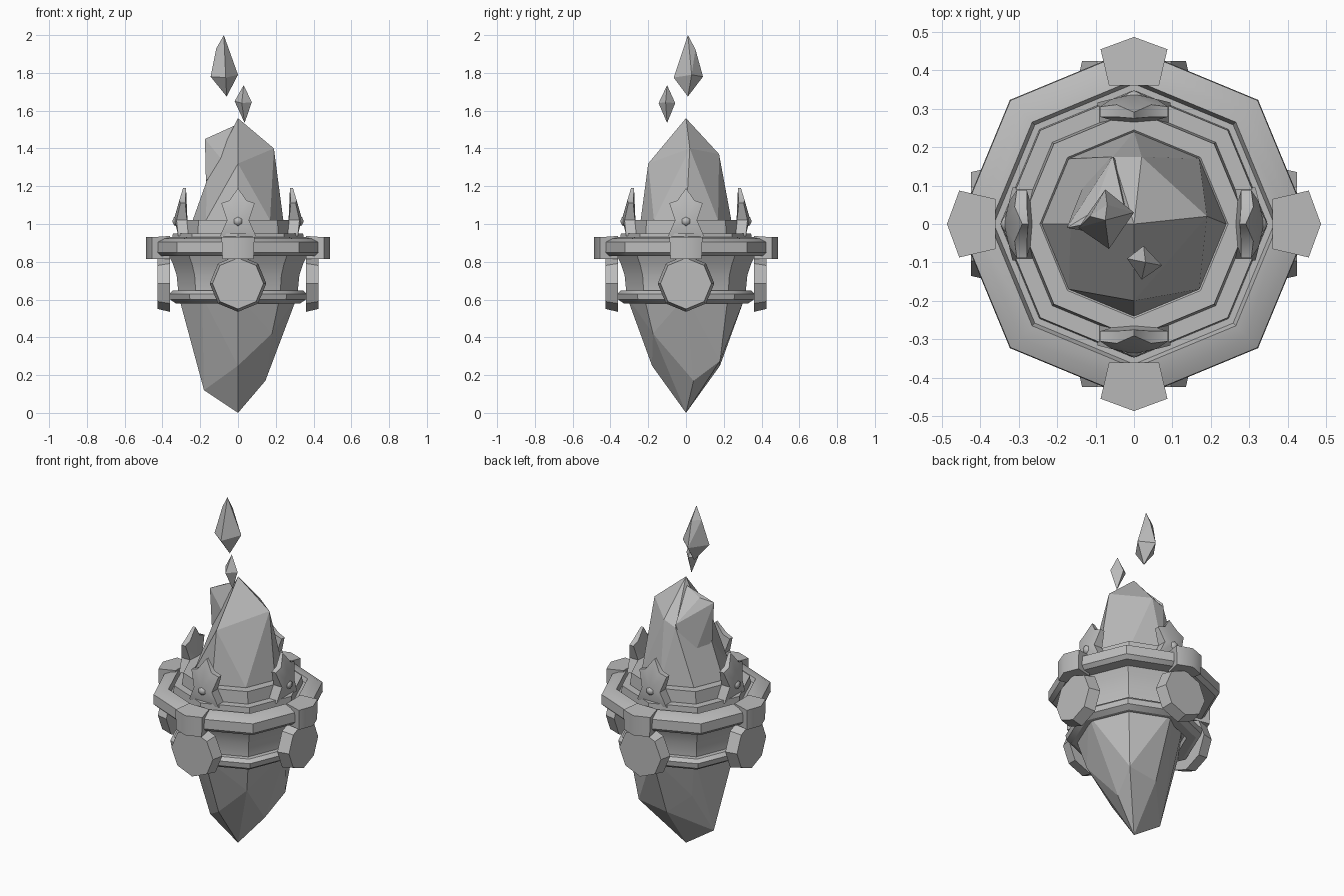
import bpy, bmesh, math
from mathutils import Matrix

if "Cube" in bpy.data.objects:
    bpy.data.objects.remove(bpy.data.objects["Cube"])

stone = bpy.data.materials.new("grey_stone")
stone.diffuse_color = (0.5, 0.5, 0.5, 1)
stone.use_nodes = True
stone.node_tree.nodes["Principled BSDF"].inputs["Base Color"].default_value = stone.diffuse_color


def finish(name, bm, smooth=None):
    bmesh.ops.recalc_face_normals(bm, faces=bm.faces)
    me = bpy.data.meshes.new(name)
    bm.to_mesh(me)
    bm.free()
    ob = bpy.data.objects.new(name, me)
    bpy.context.collection.objects.link(ob)
    me.materials.append(stone)
    if smooth:
        bpy.ops.object.select_all(action='DESELECT')
        bpy.context.view_layer.objects.active = ob
        ob.select_set(True)
        bpy.ops.object.shade_smooth_by_angle(angle=math.radians(smooth))
    return ob


def ring(r, z, n=8):
    return [(r * math.cos(2 * math.pi * i / n), r * math.sin(2 * math.pi * i / n), z)
            for i in range(n)]


def hull(name, pts):
    bm = bmesh.new()
    for p in pts:
        bm.verts.new(p)
    bmesh.ops.convex_hull(bm, input=bm.verts)
    loose = [v for v in bm.verts if not v.link_faces]
    bmesh.ops.delete(bm, geom=loose, context='VERTS')
    return finish(name, bm)


def lathe(name, profile, smooth=35):
    """Closed profile of (radius, z) swept round eight sides."""
    bm = bmesh.new()
    loops = [[bm.verts.new(p) for p in ring(r, z)] for r, z in profile]
    for a, b in zip(loops, loops[1:] + loops[:1]):
        for i in range(8):
            j = (i + 1) % 8
            bm.faces.new((a[i], a[j], b[j], b[i]))
    return finish(name, bm, smooth)


def loft(bm, loops):
    vs = [[bm.verts.new(p) for p in l] for l in loops]
    n = len(vs[0])
    for a, b in zip(vs, vs[1:]):
        for i in range(n):
            bm.faces.new((a[i], a[(i + 1) % n], b[(i + 1) % n], b[i]))
    return vs


def four_times(name, build, smooth=None):
    """Build a part on the front (-y) and repeat it on each side."""
    for k, side in enumerate(("front", "right", "back", "left")):
        bm = bmesh.new()
        build(bm)
        bm.transform(Matrix.Rotation(k * math.pi / 2, 4, 'Z'))
        finish(f"{name}_{side}", bm, smooth)


# Faceted crystal: upper spire, side splinter and lower half
hull("upper_crystal", ring(0.247, 0.88) + ring(0.24, 1.02) + [
    (0, 0, 1.56), (0.19, 0.02, 1.40), (0, -0.20, 1.32), (0.02, 0.175, 1.37),
    (-0.165, 0, 1.23), (-0.055, 0.175, 1.34)])
hull("side_splinter", [
    (-0.175, -0.01, 1.45), (-0.11, 0.03, 1.475), (-0.055, 0.175, 1.36), (-0.02, 0.02, 1.52),
    (-0.17, 0, 1.23), (-0.06, -0.03, 1.31), (0, 0.12, 1.25), (-0.12, 0.13, 1.12)])
belt = ring(0.315, 0.62)
belt[3] = (-0.18, 0.18, 0.62)
belt[5] = (-0.19, -0.19, 0.62)
hull("lower_crystal", belt + [
    (0, 0, 0), (-0.18, 0, 0.12), (0.18, 0.18, 0.275), (0.18, -0.175, 0.42),
    (-0.235, 0, 0.37), (0, -0.18, 0.25), (0, 0.18, 0.25), (0.145, 0.04, 0.17),
    (-0.13, 0.13, 0.36)])

# Concave waist and the thin band below it
lathe("waist", [(0.20, 0.84), (0.37, 0.84), (0.345, 0.79), (0.325, 0.73), (0.318, 0.66),
                (0.318, 0.62), (0.20, 0.60)])
lathe("lower_band", [(0.28, 0.65), (0.345, 0.648), (0.365, 0.63), (0.36, 0.60), (0.33, 0.58),
                     (0.28, 0.58)])

# Large collar, inner step and raised rim
lathe("collar", [(0.30, 0.83), (0.435, 0.83), (0.457, 0.85), (0.455, 0.905), (0.42, 0.922),
                 (0.375, 0.93), (0.365, 0.905), (0.30, 0.905)])
lathe("collar_step", [(0.24, 0.88), (0.35, 0.88), (0.345, 0.95), (0.24, 0.95)], 25)
lathe("inner_rim", [(0.225, 0.90), (0.305, 0.90), (0.295, 1.02), (0.245, 1.02),
                    (0.225, 1.0)], 25)


# Pointed clasp blocks on the collar
def clasp(bm):
    plan = [(-0.065, -0.36), (-0.087, -0.455), (0, -0.487), (0.087, -0.455), (0.065, -0.36)]
    low = [(x * 0.95, y, 0.815) for x, y in plan]
    high = [(x, y, 0.937 if y > -0.4 else 0.93) for x, y in plan]
    a, b = loft(bm, [low, high])
    bm.faces.new(a)
    bm.faces.new(b)


four_times("clasp", clasp, 45)


# Octagonal discs round the waist
def disc(bm):
    def loop(r, y):
        return [(x, y, 0.685 + z) for x, z, _ in ring(r, 0, 8)]
    a, b = loft(bm, [loop(0.15, -0.36), loop(0.135, -0.425)])
    bm.faces.new(a)
    bm.faces.new(b)


four_times("disc", disc)


# Shield shaped crown points, curved and leaning in at the tip
def crown_point(bm):
    half = [(0.095, 0.937), (0.058, 1.02), (0.088, 1.11), (0.045, 1.125)]
    outline = half + [(0, 1.19)] + [(-x, z) for x, z in reversed(half)]

    def depth(z):
        t = max(0, min(1, (z - 0.94) / 0.25))
        return 0.288 + 0.022 * math.sin(math.pi * t) - 0.005 * t, 0.038 - 0.03 * t * t

    front = [(x, -depth(z)[0] - depth(z)[1] + abs(x) * (0.25 if z > 1 else 0.1), z)
             for x, z in outline]
    back = [(x, -depth(z)[0] + depth(z)[1], z) for x, z in outline]
    f, b = loft(bm, [front, back])
    mid_front = bm.verts.new((0, -0.338, 1.03))
    mid_back = bm.verts.new((0, -0.268, 1.03))
    for loop, mid in ((f, mid_front), (b, mid_back)):
        for i in range(len(loop)):
            bm.faces.new((loop[i], loop[(i + 1) % len(loop)], mid))


four_times("crown_point", crown_point, 40)


# Small round studs
def stud(bm):
    spot = Matrix.Translation((0, -0.318, 1.015)) @ Matrix.Rotation(math.pi / 2, 4, 'X')
    bmesh.ops.create_uvsphere(bm, u_segments=6, v_segments=4, radius=0.03, matrix=spot)


four_times("stud", stud, 60)

# Floating shards
hull("large_shard", [(-0.075, 0.01, 2.0), (-0.06, 0.01, 1.675), (-0.145, -0.01, 1.78),
                     (-0.065, -0.065, 1.775), (0.0, 0.03, 1.79), (-0.075, 0.09, 1.78),
                     (-0.115, 0.02, 1.93), (-0.07, 0.05, 1.925)])
hull("small_shard", [(0.03, -0.10, 1.735), (0.035, -0.10, 1.535), (-0.018, -0.09, 1.65),
                     (0.02, -0.145, 1.64), (0.073, -0.108, 1.645), (0.025, -0.057, 1.64)])
